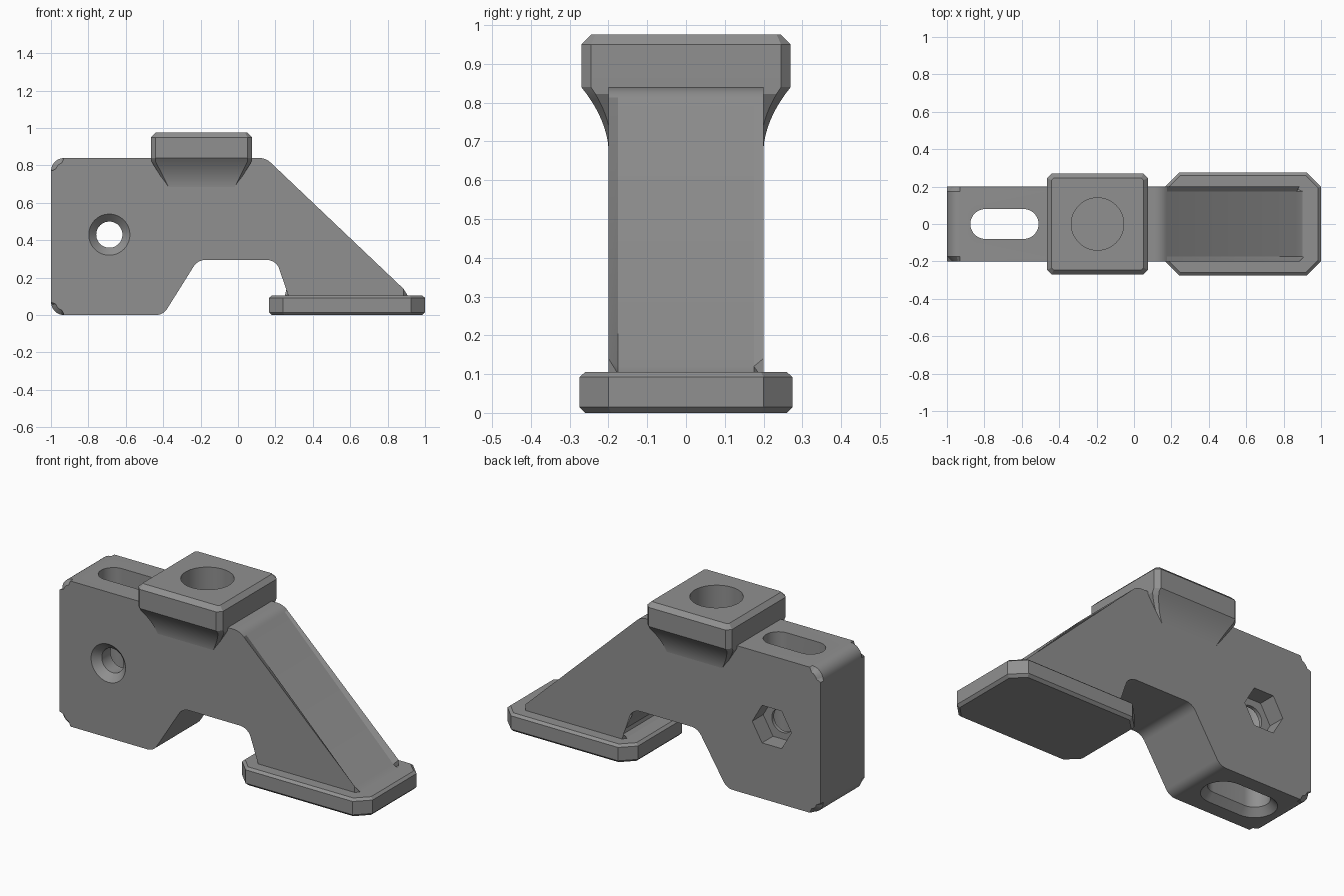
import bpy, bmesh, math
from mathutils import Vector

if "Cube" in bpy.data.objects:
    bpy.data.objects.remove(bpy.data.objects["Cube"])

GREY = bpy.data.materials.new("grey plastic")
GREY.diffuse_color = (0.28, 0.28, 0.28, 1)
GREY.use_nodes = True
GREY.node_tree.nodes["Principled BSDF"].inputs["Base Color"].default_value = GREY.diffuse_color


def finish(name, bm):
    bmesh.ops.recalc_face_normals(bm, faces=bm.faces)
    me = bpy.data.meshes.new(name)
    bm.to_mesh(me)
    bm.free()
    ob = bpy.data.objects.new(name, me)
    bpy.context.collection.objects.link(ob)
    me.materials.append(GREY)
    return ob


def loft(name, rings, chamfer=0):
    """Skin a stack of equal-length rings and cap both ends."""
    bm = bmesh.new()
    rows = [[bm.verts.new(p) for p in ring] for ring in rings]
    for a, b in zip(rows, rows[1:]):
        n = len(a)
        for i in range(n):
            bm.faces.new((a[i], a[(i + 1) % n], b[(i + 1) % n], b[i]))
    caps = [bm.faces.new(rows[0]), bm.faces.new(rows[-1])]
    if chamfer:
        edges = [e for f in caps for e in f.edges]
        bmesh.ops.bevel(bm, geom=edges, offset=chamfer, segments=1, affect='EDGES')
    return finish(name, bm)


def rounded(points, steps=6):
    """Outline from (x, z, radius) corners, with arcs at the corners."""
    out = []
    for i, (x, z, r) in enumerate(points):
        p = Vector((x, z))
        if not r:
            out.append(p)
            continue
        a = (Vector(points[i - 1][:2]) - p).normalized()
        b = (Vector(points[(i + 1) % len(points)][:2]) - p).normalized()
        half = a.angle(b) / 2
        c = p + (a + b).normalized() * (r / math.sin(half))
        t = r / math.tan(half)
        va, vb = p + a * t - c, p + b * t - c
        sweep = math.pi - 2 * half
        for k in range(steps + 1):
            f = k / steps
            out.append(c + (va * math.sin((1 - f) * sweep) + vb * math.sin(f * sweep)) / math.sin(sweep))
    return out


def octagon(cx, hx, hy, cut, z):
    """Rectangle with cut corners."""
    q = [(hx, hy - cut), (hx - cut, hy)]
    pts = q + [(-x, y) for x, y in q[::-1]]
    pts += [(-x, -y) for x, y in pts]
    return [(cx + x, y, z) for x, y in pts]


def circle(cx, cz, r, y, n=48):
    return [(cx + r * math.cos(2 * math.pi * i / n), y, cz + r * math.sin(2 * math.pi * i / n)) for i in range(n)]


def stadium(cx, half, r, z, n=16):
    pts = []
    for side in (0, 1):
        for i in range(n + 1):
            a = -math.pi / 2 + math.pi * (i / n + side)
            pts.append((cx + (half if side == 0 else -half) + r * math.cos(a), r * math.sin(a), z))
    return pts


def cut(target, cutter):
    m = target.modifiers.new(cutter.name, 'BOOLEAN')
    m.operation, m.solver, m.object = 'DIFFERENCE', 'EXACT', cutter
    cutter.hide_render = True
    cutter.hide_set(True)


# Main bracket: side outline with arch and sloping leg
outline = rounded([
    (-1, 0, .07), (-.4, 0, .07), (-.215, .295, .075), (.195, .295, .075),
    (.285, .14, .0), (.28, .12, 0), (.25, .1, 0), (.25, .05, 0), (.91, .05, 0), (.91, .1, 0), (.87, .12, 0),
    (.15, .84, .09), (-1, .84, .07)])
body = loft("bracket_body", [[(p.x, y, p.y) for p in outline] for y in (-.2, .2)], chamfer=.025)

# Foot plate with cut corners and chamfered rims
foot = loft("foot_plate", [octagon(.583, .417 - i, .275 - i, .075 - .586 * i, z)
                           for z, i in ((0, .015), (.015, 0), (.092, 0), (.105, .015))])

# Top block with a curved flare blending into the body
rings = []
for k in range(11):
    t = k / 10
    rings.append(octagon(-.195, .17 + .1 * min(1, t * 1.1), .199 + .071 * t * t, .003 + .022 * t, .665 + .175 * t))
rings += [octagon(-.195, .27, .27, .025, .95), octagon(-.195, .245, .245, .011, .975)]
block = loft("top_block", rings)

# Vertical bore in the block
bore = loft("bore_cutter", [[(x, z, h) for x, _, z in circle(-.195, 0, .14, 0)] for h in (.6, 1.1)])
cut(block, bore)
cut(body, bore)

# Vertical slot, countersunk underneath
cx = -.6925
cut(body, loft("slot_cutter", [stadium(cx, .1025, r, z) for r, z in
                               ((.135, -.02), (.08, .04), (.08, 1))]))

# Cross hole with countersink in front and hexagonal nut pocket at the back
hx, hz = -.688, .43
cut(body, loft("cross_hole_cutter", [circle(hx, hz, r, y) for r, y in
                                     ((.13, -.22), (.07, -.16), (.07, .3))]))
cut(body, loft("nut_pocket_cutter", [circle(hx, hz, .125, y, 6) for y in (.1, .3)]))

# Apply the cuts, then shade round parts smooth and keep edges sharp
for ob in (body, block, foot):
    bpy.ops.object.select_all(action='DESELECT')
    ob.select_set(True)
    bpy.context.view_layer.objects.active = ob
    for m in list(ob.modifiers):
        bpy.ops.object.modifier_apply(modifier=m.name)
    bpy.ops.object.shade_smooth_by_angle(angle=math.radians(25))
